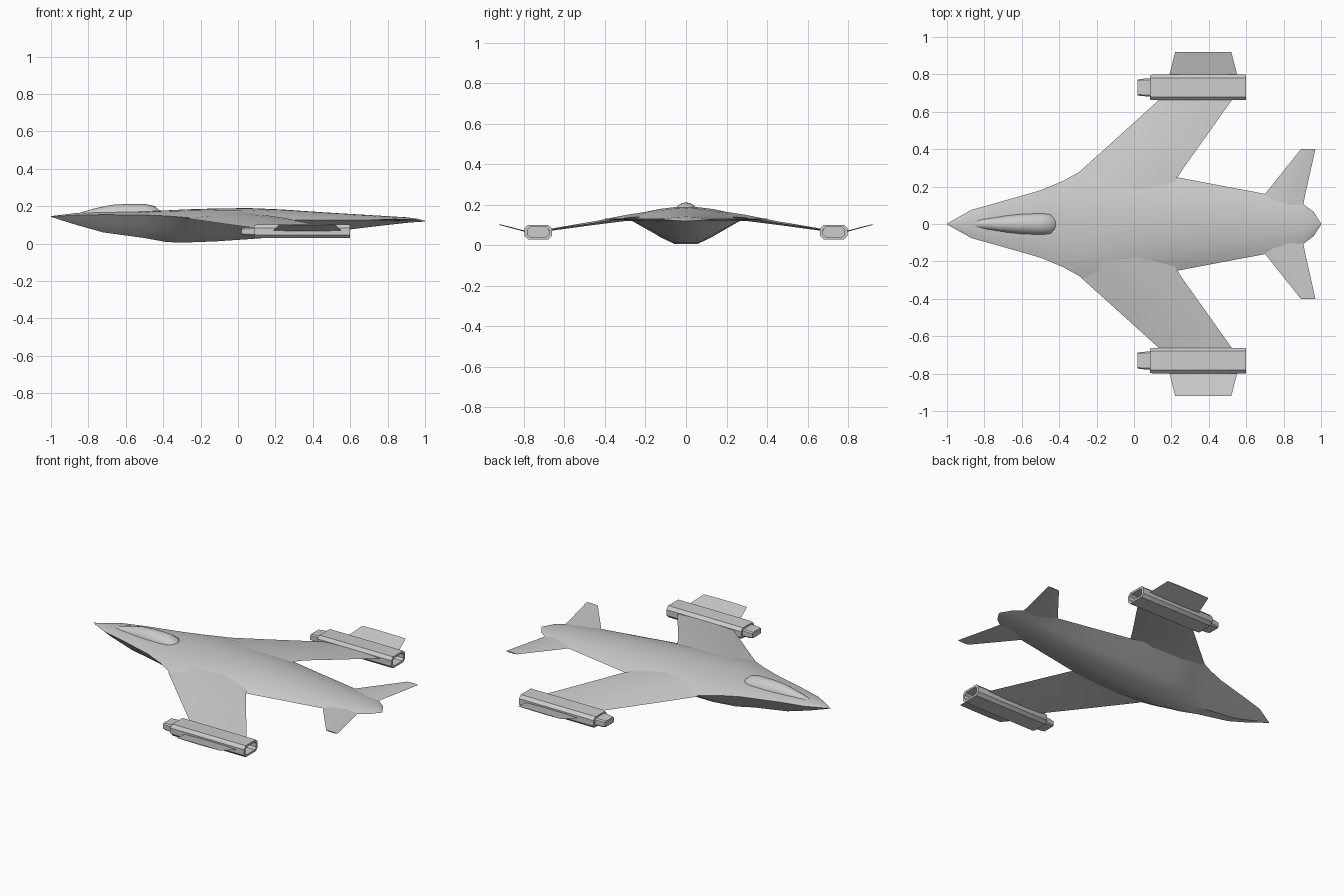
import bpy, bmesh, math

if "Cube" in bpy.data.objects:
    bpy.data.objects.remove(bpy.data.objects["Cube"])

hull = bpy.data.materials.new("hull_grey")
hull.diffuse_color = (0.6, 0.6, 0.6, 1)
hull.use_nodes = True
hull.node_tree.nodes["Principled BSDF"].inputs["Base Color"].default_value = hull.diffuse_color


def loft(name, rings, mirror=False, angle=25):
    """Skin a list of equal-length closed rings and cap both ends."""
    bm = bmesh.new()
    vs = [[bm.verts.new(p) for p in r] for r in rings]
    n = len(rings[0])
    for a, b in zip(vs, vs[1:]):
        for i in range(n):
            j = (i + 1) % n
            bm.faces.new((a[i], a[j], b[j], b[i]))
    bm.faces.new(vs[0])
    bm.faces.new(vs[-1])
    bmesh.ops.remove_doubles(bm, verts=bm.verts, dist=0.0002)
    bmesh.ops.recalc_face_normals(bm, faces=bm.faces)
    me = bpy.data.meshes.new(name)
    bm.to_mesh(me)
    bm.free()
    me.materials.append(hull)
    ob = bpy.data.objects.new(name, me)
    bpy.context.collection.objects.link(ob)
    if mirror:
        m = ob.modifiers.new("mirror", 'MIRROR')
        m.use_axis = (False, True, False)
    bpy.ops.object.select_all(action='DESELECT')
    bpy.context.view_layer.objects.active = ob
    ob.select_set(True)
    bpy.ops.object.shade_smooth_by_angle(angle=math.radians(angle))
    return ob


# Fuselage: x, half width, edge z, top z, bottom z
stations = [
    (-1.0, .002, .145, .147, .143), (-.87, .075, .152, .163, .102),
    (-.72, .117, .155, .168, .06), (-.5, .18, .153, .173, .03),
    (-.38, .23, .148, .178, .008), (-.28, .285, .14, .183, .006),
    (-.12, .29, .134, .188, .012), (.06, .28, .13, .19, .024),
    (.23, .25, .128, .183, .037), (.45, .208, .127, .168, .058),
    (.68, .165, .126, .154, .086), (.8, .14, .126, .147, .1),
    (.9, .11, .125, .141, .111), (.96, .065, .123, .133, .116),
    (1.0, .003, .12, .122, .118)]
us = [1, .85, .65, .45, .22, 0]


def body_ring(x, w, e, t, b):
    top = [(u * w, e + (t - e) * (1 - u ** 2.2)) for u in us]
    low = [(.2 * w, b), (.45 * w, b + (e - b) * .26), (.75 * w, b + (e - b) * .66)]
    half = low + top
    return [(x, y, z) for y, z in half] + [(x, -y, z) for y, z in half[-2::-1]]


loft("fuselage", [body_ring(*s) for s in stations], angle=30)

# Canopy: x, half width, base z, top z
canopy = [(-.85, .02, .155, .164), (-.76, .034, .155, .19), (-.68, .047, .155, .207),
          (-.6, .056, .155, .212), (-.49, .06, .155, .211), (-.445, .056, .155, .2),
          (-.42, .035, .155, .178)]
loft("canopy", [[(x, w * math.cos(a), b + (t - b) * math.sin(a))
                 for a in [math.pi * i / 8 for i in range(9)]]
                for x, w, b, t in canopy], angle=35)


# Thin flying surfaces: y, leading x, trailing x, z, half thickness
def blade(name, sections):
    rings = []
    for y, x0, x1, z, h in sections:
        d = x1 - x0
        rings.append([(x0, y, z), (x0 + .3 * d, y, z + h), (x0 + .7 * d, y, z + h),
                      (x1, y, z), (x1 - .3 * d, y, z - h), (x0 + .3 * d, y, z - h)])
    loft(name, rings, mirror=True)


blade("wing", [(.15, -.36, .17, .146, .026), (.29, -.28, .258, .136, .015),
               (.45, -.102, .372, .11, .009), (.68, .152, .535, .075, .005)])
blade("tail_fin", [(.08, .64, .9, .126, .008), (.16, .68, .91, .127, .006)][:1]
      + [(.16, .7, .916, .127, .006), (.4, .892, .97, .13, .003)])
blade("pod_fin", [(.785, .186, .555, .067, .003), (.92, .22, .52, .102, .002)])


# Engine pods: chamfered tubes open at the rear
def octagon(x, hw, hh, c, y=.73, z=.065):
    pts = [(hw, hh - c), (hw - c, hh), (c - hw, hh), (-hw, hh - c),
           (-hw, c - hh), (c - hw, -hh), (hw - c, -hh), (hw, c - hh)]
    return [(x, y + a, z + b) for a, b in pts]


loft("engine_pod", [octagon(.085, .064, .032, .016), octagon(.095, .068, .036, .018),
                    octagon(.6, .068, .036, .018), octagon(.6, .053, .024, .012),
                    octagon(.14, .053, .024, .012)], mirror=True)
loft("pod_nose", [octagon(.02, .043, .018, .006), octagon(.04, .046, .021, .007),
                  octagon(.12, .05, .024, .008)], mirror=True)
